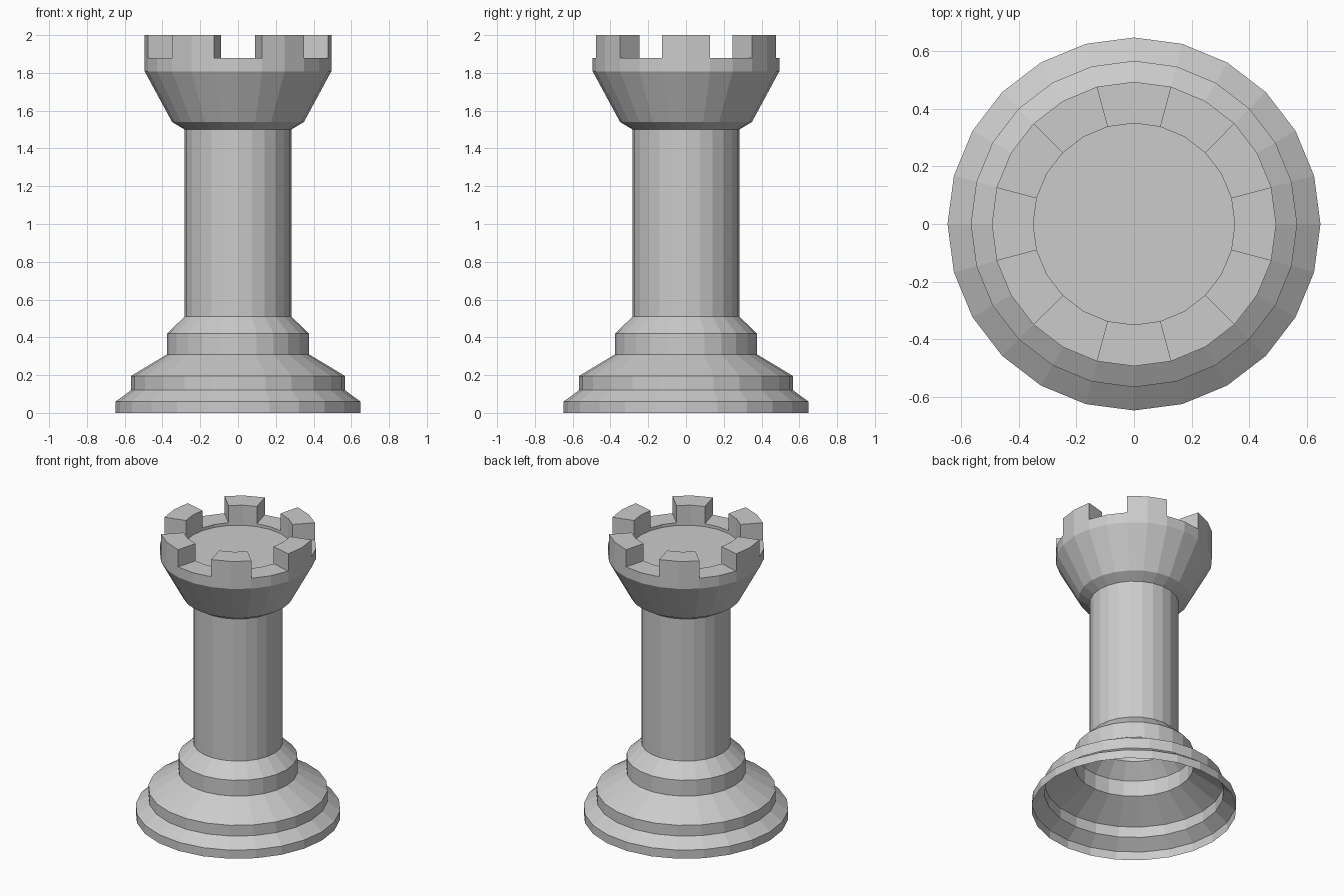
import bpy
import bmesh
from math import cos, sin, radians

cube = bpy.data.objects.get("Cube")
if cube:
    bpy.data.objects.remove(cube, do_unlink=True)

SIDES = 24
STEP = 360 / SIDES
R_OUT, R_IN = 0.494, 0.35
Z_FLOOR, Z_LEDGE, Z_TOP = 1.86, 1.88, 2.0

grey = bpy.data.materials.new("light_grey")
grey.use_nodes = True
colour = (0.6, 0.6, 0.6, 1)
grey.diffuse_color = colour
grey.node_tree.nodes["Principled BSDF"].inputs["Base Color"].default_value = colour


def finish(name, bm):
    """Turn a bmesh into a flat shaded grey object."""
    mesh = bpy.data.meshes.new(name)
    bm.to_mesh(mesh)
    bm.free()
    mesh.materials.append(grey)
    obj = bpy.data.objects.new(name, mesh)
    bpy.context.collection.objects.link(obj)
    return obj


def ring(bm, r, z):
    return [bm.verts.new((r * cos(radians(i * STEP)), r * sin(radians(i * STEP)), z))
            for i in range(SIDES)]


def bridge(bm, low, high):
    """Wall between two rings; returns one face per side."""
    faces = []
    for i in range(SIDES):
        j = (i + 1) % SIDES
        faces.append(bm.faces.new((low[i], low[j], high[j], high[i])))
    return faces


def lathe(name, profile):
    """Open shell turned from (radius, height) points, bottom to top."""
    bm = bmesh.new()
    rings = [ring(bm, r, z) for r, z in profile]
    for low, high in zip(rings, rings[1:]):
        bridge(bm, low, high)
    return finish(name, bm)


# Stepped foot, hollow and open underneath
lathe("base", [(0.648, 0), (0.648, 0.06), (0.567, 0.12), (0.567, 0.195),
               (0.376, 0.31), (0.376, 0.42), (0.282, 0.51)])

# Straight shaft
lathe("column", [(0.282, 0.51), (0.282, 1.5)])

# Flared head with a sunken floor and six raised blocks
bm = bmesh.new()
profile = [(0.282, 1.5), (0.349, 1.54), (R_OUT, 1.808),
           (R_OUT, Z_LEDGE), (R_IN, Z_LEDGE), (R_IN, Z_FLOOR)]
rings = [ring(bm, r, z) for r, z in profile]
bands = [bridge(bm, low, high) for low, high in zip(rings, rings[1:])]
bm.faces.new(rings[-1])
# Blocks span two sides each, centred on every 60 degrees
blocks = [f for i, f in enumerate(bands[3]) if (i + 1) % 4 < 2]
raised = bmesh.ops.extrude_face_region(bm, geom=blocks)
bmesh.ops.delete(bm, geom=blocks, context='FACES_ONLY')
verts = [v for v in raised["geom"] if isinstance(v, bmesh.types.BMVert)]
bmesh.ops.translate(bm, verts=verts, vec=(0, 0, Z_TOP - Z_LEDGE))
bmesh.ops.recalc_face_normals(bm, faces=bm.faces)
finish("crown", bm)
